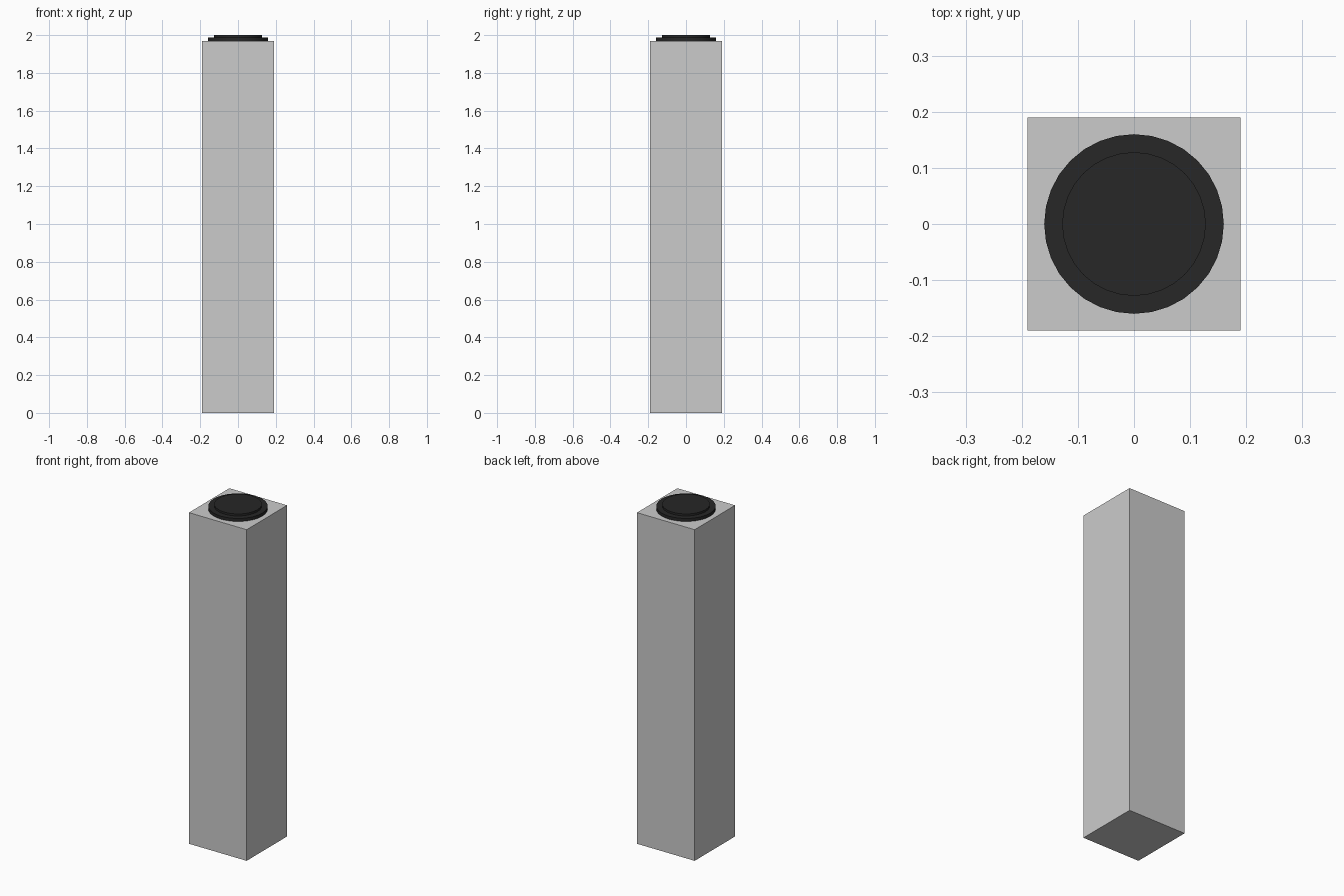
import bpy

if "Cube" in bpy.data.objects:
    bpy.data.objects.remove(bpy.data.objects["Cube"])

dark = bpy.data.materials.new("dark_cap")
dark.diffuse_color = (0.02, 0.02, 0.02, 1)
dark.use_nodes = True
dark.node_tree.nodes["Principled BSDF"].inputs["Base Color"].default_value = dark.diffuse_color


def disc(name, radius, z0, z1):
    bpy.ops.mesh.primitive_cylinder_add(vertices=32, radius=radius, depth=z1 - z0,
                                        location=(0, 0, (z0 + z1) / 2))
    ob = bpy.context.object
    ob.name = name
    ob.data.materials.append(dark)
    bpy.ops.object.shade_smooth_by_angle()


# Square column
bpy.ops.mesh.primitive_cube_add(size=1, location=(0, 0, 0.985))
column = bpy.context.object
column.name = "column"
column.scale = (0.38, 0.38, 1.97)
bpy.ops.object.transform_apply(location=False, rotation=False, scale=True)

# Stepped round cap
disc("cap_base", 0.16, 1.97, 1.988)
disc("cap_top", 0.128, 1.988, 2.0)
